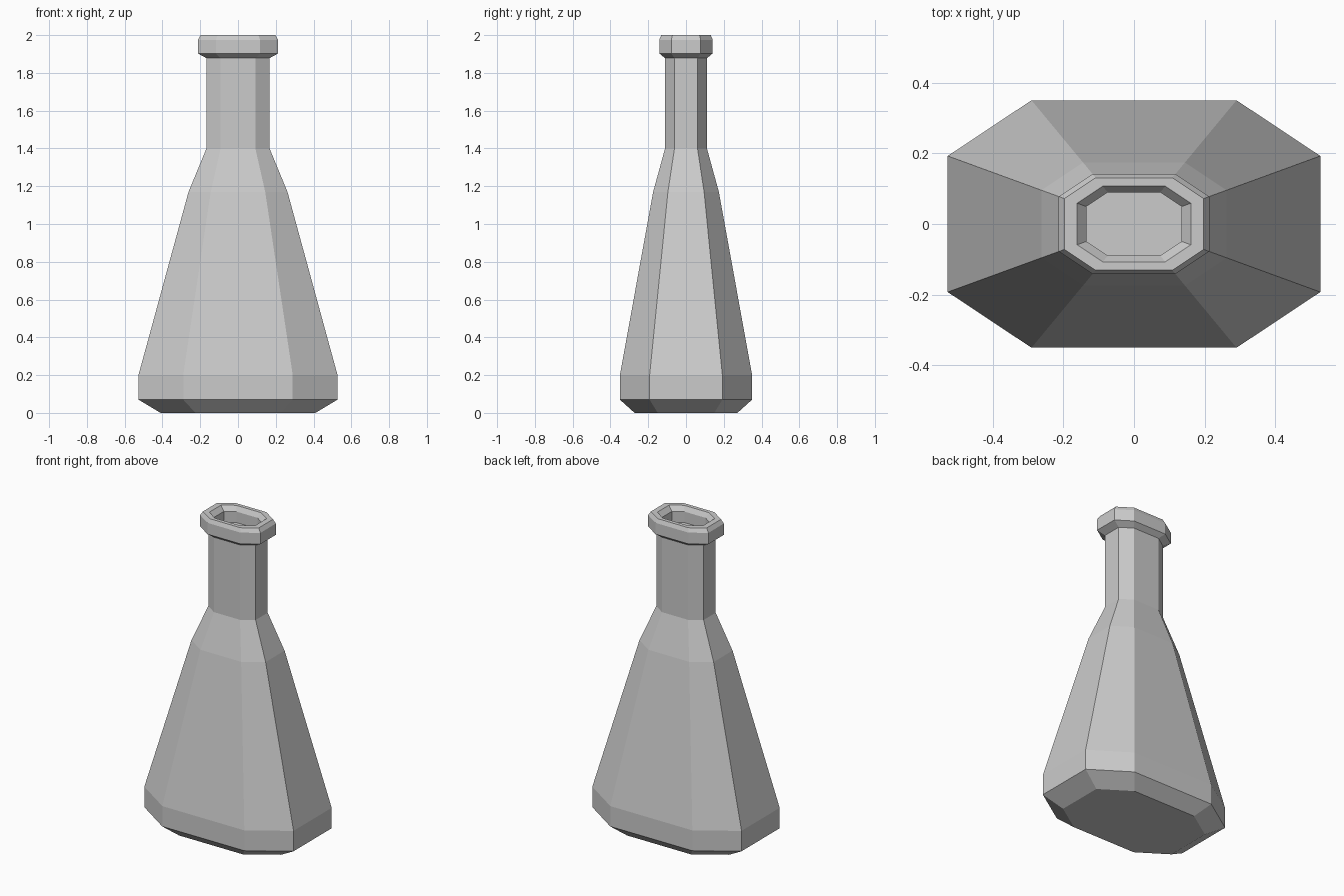
import bpy
import bmesh

if "Cube" in bpy.data.objects:
    bpy.data.objects.remove(bpy.data.objects["Cube"])

DEPTH = 0.664    # depth of the bottle relative to its width
CORNER = 0.55    # where the long sides end, as a share of the half width


def make_material(name, rgb):
    mat = bpy.data.materials.new(name)
    mat.use_nodes = True
    colour = (*rgb, 1.0)
    mat.diffuse_color = colour
    mat.node_tree.nodes["Principled BSDF"].inputs["Base Color"].default_value = colour
    return mat


def octagon_ring(bm, half_width, z):
    """Stretched octagon with cut corners, counter-clockwise from above."""
    a, c = half_width, half_width * CORNER
    outline = [(a, -c), (a, c), (c, a), (-c, a), (-a, c), (-a, -c), (-c, -a), (c, -a)]
    return [bm.verts.new((x, y * DEPTH, z)) for x, y in outline]


def loft(name, profile, mat):
    """Skin octagon rings along a (half width, height) profile and cap both ends."""
    bm = bmesh.new()
    rings = [octagon_ring(bm, w, z) for w, z in profile]
    for low, high in zip(rings, rings[1:]):
        for i in range(len(low)):
            j = (i + 1) % len(low)
            bm.faces.new((low[i], low[j], high[j], high[i]))
    bm.faces.new(reversed(rings[0]))
    bm.faces.new(rings[-1])
    mesh = bpy.data.meshes.new(name)
    bm.to_mesh(mesh)
    bm.free()
    mesh.materials.append(mat)
    obj = bpy.data.objects.new(name, mesh)
    bpy.context.collection.objects.link(obj)
    return obj


glass = make_material("grey glass", (0.6, 0.6, 0.6))

# Base, body, shoulder, neck, rolled lip and shallow mouth as one closed skin
loft("bottle", [
    (0.41, 0.0), (0.527, 0.07), (0.527, 0.2),       # bevelled base
    (0.262, 1.17), (0.167, 1.4), (0.167, 1.878),    # body, shoulder, neck
    (0.213, 1.903), (0.213, 1.975), (0.197, 2.0),   # lip
    (0.161, 2.0), (0.135, 1.97), (0.135, 1.9),      # mouth and its floor
], glass)
